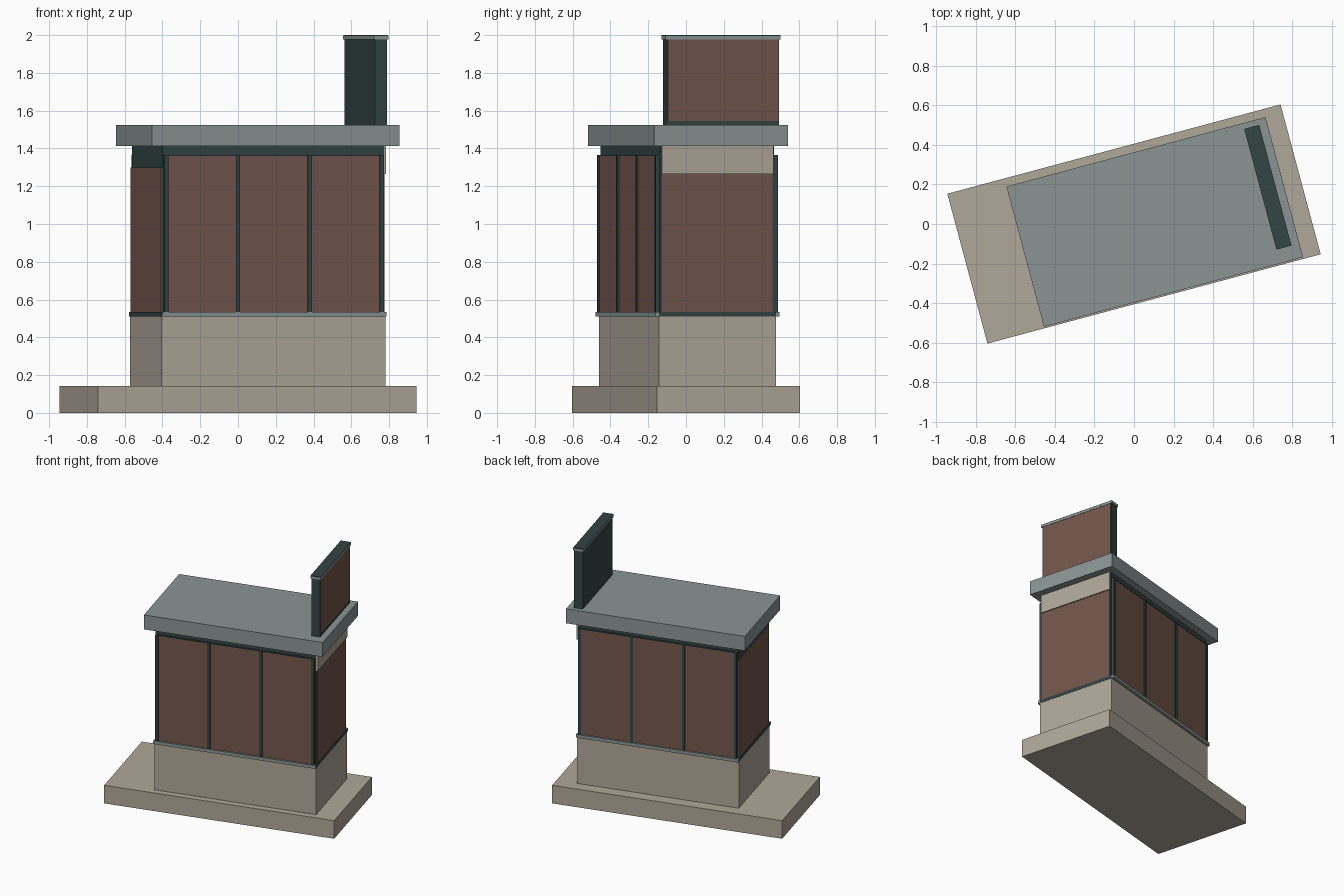
import bpy
import math
from mathutils import Matrix

cube = bpy.data.objects.get("Cube")
if cube:
    bpy.data.objects.remove(cube, do_unlink=True)


def material(name, rgb):
    m = bpy.data.materials.new(name)
    m.use_nodes = True
    colour = (*rgb, 1)
    m.diffuse_color = colour
    m.node_tree.nodes["Principled BSDF"].inputs["Base Color"].default_value = colour
    return m


stone = material("warm stone", (0.434, 0.386, 0.319))
brown = material("red brown panel", (0.174, 0.093, 0.072))
grey = material("blue grey trim", (0.254, 0.301, 0.296))
dark = material("dark green metal", (0.034, 0.058, 0.058))

TURN = Matrix.Rotation(math.radians(15), 4, 'Z')


def box(name, mat, u, v, z):
    """Box given by its ranges along the building's own axes."""
    centre = [(a + b) / 2 for a, b in (u, v, z)]
    size = [b - a for a, b in (u, v, z)]
    bpy.ops.mesh.primitive_cube_add(size=1)
    ob = bpy.context.object
    ob.name = name
    ob.data.transform(TURN @ Matrix.Translation(centre) @ Matrix.Diagonal((*size, 1)))
    ob.data.materials.append(mat)
    return ob


def around(c, half):
    return (c - half, c + half)


MID_U, MID_V = 0.103, -0.02
LEFT_END, RIGHT_END = -0.51, 0.716
SILL, HEAD, EAVE = 0.535, 1.365, 1.412

# Stone base and plinth
box("base_slab", stone, around(0, 0.872), around(0, 0.392), (0, 0.142))
box("plinth", stone, (LEFT_END, RIGHT_END), around(MID_V, 0.321), (0.142, 0.51))

# Dark body and roof
box("body_core", dark, (-0.503, 0.711), around(MID_V, 0.313), (0.51, EAVE))
box("end_sill", dark, (-0.513, 0.718), around(MID_V, 0.321), (0.51, SILL))
box("roof_slab", grey, around(0.104, 0.678), around(-0.017, 0.367), (EAVE, 1.525))

# Long sides: three panels between four mullions, over a grey ledge
BAY = 0.394
for label, side in (("front", -1), ("back", 1)):
    def depth(inner, outer):
        return tuple(sorted((MID_V + side * inner, MID_V + side * outer)))

    box(label + "_ledge", grey, (-0.512, 0.717), depth(0.31, 0.34), (0.51, SILL))
    for i in range(3):
        box(f"{label}_panel_{i + 1}", brown, around(MID_U + (i - 1) * BAY, BAY / 2 - 0.01),
            depth(0.31, 0.326), (SILL, HEAD - 0.005))
    for i in range(4):
        box(f"{label}_mullion_{i + 1}", dark, around(MID_U + (i - 1.5) * BAY, 0.011),
            depth(0.31, 0.335), (SILL, HEAD))
    box(label + "_top_rail", dark, (-0.5, 0.706), depth(0.31, 0.328), (HEAD - 0.006, HEAD))

# End panels
box("right_end_panel", brown, (LEFT_END, -0.5), around(MID_V, 0.311), (SILL, 1.3))
box("left_end_panel", brown, (0.705, RIGHT_END), around(MID_V, 0.303), (SILL, 1.265))
box("left_end_header", stone, (0.705, 0.725), around(MID_V, 0.306), (1.265, EAVE))

# Upright board on the roof
box("board_core", dark, (0.668, 0.734), (-0.306, 0.314), (1.525, 2.0))
box("board_panel", brown, (0.73, 0.738), (-0.297, 0.308), (1.545, 1.978))
box("board_cap", grey, (0.662, 0.741), (-0.312, 0.32), (1.978, 1.996))
box("board_cap_top", dark, (0.663, 0.74), (-0.311, 0.319), (1.995, 2.0))
